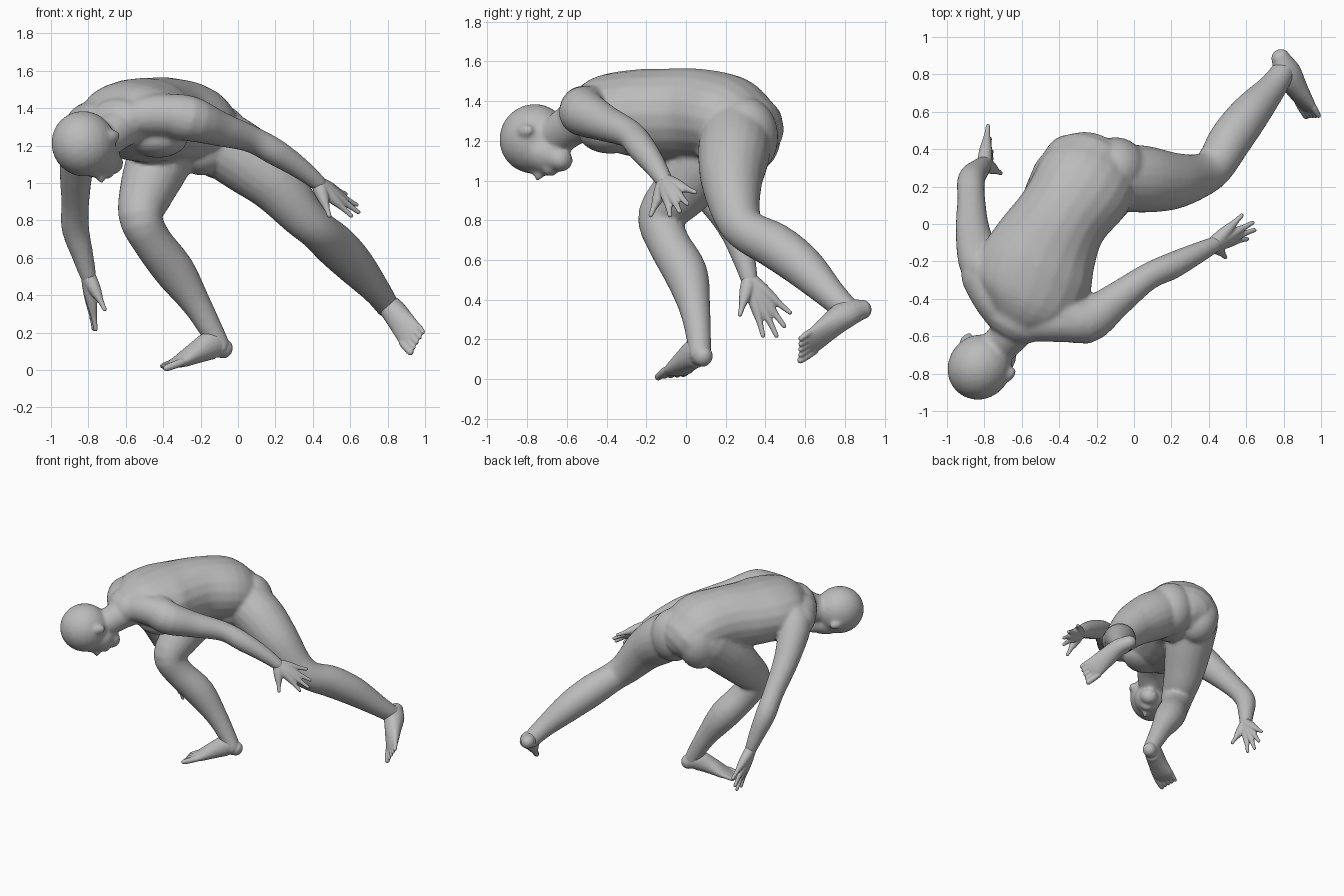
import bpy
import bmesh
import math
from mathutils import Vector, Matrix

default_cube = bpy.data.objects.get("Cube")
if default_cube:
    bpy.data.objects.remove(default_cube, do_unlink=True)

# One plain clay colour for the whole figure
clay = bpy.data.materials.new("clay_grey")
clay.use_nodes = True
clay_colour = (0.5, 0.5, 0.5, 1.0)
clay.diffuse_color = clay_colour
clay.node_tree.nodes["Principled BSDF"].inputs["Base Color"].default_value = clay_colour

SIDES = 20
STEPS = 4
DOME = [math.radians(a) for a in (25, 50, 75)]


def smooth_path(rows):
    """Catmull-Rom through rows of (x, y, z, half_width, half_depth)."""
    rows = [Vector(r if len(r) == 5 else (*r, r[-1])) for r in rows]
    padded = [rows[0]] + rows + [rows[-1]]
    path = []
    for a, b, c, d in zip(padded, padded[1:], padded[2:], padded[3:]):
        for step in range(STEPS):
            t = step / STEPS
            path.append(b + ((c - a) * t + (2 * a - 5 * b + 4 * c - d) * t ** 2
                             + (3 * b - a - 3 * c + d) * t ** 3) / 2)
    path.append(rows[-1])
    return path


def loft(bm, rows, side=(0.3, -0.2, 0.9)):
    """Closed elliptical tube with domed ends."""
    path = smooth_path(rows)
    centres = [Vector(p[:3]) for p in path]
    last = len(path) - 1
    rings = []

    def add_ring(i, scale, push):
        tangent = (centres[min(i + 1, last)] - centres[max(i - 1, 0)]).normalized()
        across = Vector(side)
        across = (across - tangent * across.dot(tangent)).normalized()
        depth = tangent.cross(across)
        wide, deep = path[i][3], path[i][4]
        centre = centres[i] + tangent * push * min(wide, deep)
        ring = []
        for k in range(SIDES):
            angle = math.tau * k / SIDES
            ring.append(bm.verts.new(centre + across * wide * scale * math.cos(angle)
                                     + depth * deep * scale * math.sin(angle)))
        rings.append(ring)

    for angle in reversed(DOME):
        add_ring(0, math.cos(angle), -math.sin(angle))
    for i in range(last + 1):
        add_ring(i, 1, 0)
    for angle in DOME:
        add_ring(last, math.cos(angle), math.sin(angle))

    for lower, upper in zip(rings, rings[1:]):
        for k in range(SIDES):
            n = (k + 1) % SIDES
            bm.faces.new((lower[k], lower[n], upper[n], upper[k]))
    bm.faces.new(rings[0][::-1])
    bm.faces.new(rings[-1])


def ellipsoid(bm, centre, radii, basis=Matrix.Identity(3)):
    matrix = Matrix.Translation(centre) @ basis.to_4x4() @ Matrix.Diagonal((*radii, 1))
    bmesh.ops.create_uvsphere(bm, u_segments=24, v_segments=14, radius=1, matrix=matrix)


def finish(bm, name, voxel, rounds):
    """Fuse the overlapping volumes into one soft skin."""
    bmesh.ops.recalc_face_normals(bm, faces=bm.faces)
    mesh = bpy.data.meshes.new(name)
    bm.to_mesh(mesh)
    bm.free()
    mesh.materials.append(clay)
    obj = bpy.data.objects.new(name, mesh)
    bpy.context.scene.collection.objects.link(obj)
    fuse = obj.modifiers.new("fuse", 'REMESH')
    fuse.mode = 'VOXEL'
    fuse.voxel_size = voxel
    fuse.use_smooth_shade = True
    soften = obj.modifiers.new("soften", 'SMOOTH')
    soften.factor = 0.5
    soften.iterations = rounds


# Torso, from the base of the neck to the seat
body = bmesh.new()
loft(body, [(-0.63, -0.51, 1.34, 0.17, 0.12), (-0.58, -0.41, 1.35, 0.28, 0.185),
            (-0.53, -0.26, 1.34, 0.315, 0.22), (-0.47, -0.12, 1.335, 0.285, 0.228),
            (-0.38, 0.04, 1.335, 0.25, 0.23), (-0.27, 0.20, 1.315, 0.27, 0.22),
            (-0.22, 0.29, 1.265, 0.25, 0.19)], side=(0.85, -0.5, 0))
# Seat, pelvis floor and chest muscles
ellipsoid(body, (-0.34, 0.31, 1.23), (0.155, 0.17, 0.20))
ellipsoid(body, (-0.10, 0.295, 1.22), (0.17, 0.17, 0.20))
ellipsoid(body, (-0.19, 0.20, 1.16), (0.14, 0.15, 0.12))
for x, y in ((-0.66, -0.24), (-0.43, -0.38)):
    ellipsoid(body, (x, y, 1.235), (0.16, 0.16, 0.10))

# Neck, with a muscle running to each shoulder
loft(body, [(-0.56, -0.44, 1.34, 0.13), (-0.64, -0.56, 1.29, 0.11),
            (-0.72, -0.65, 1.23, 0.10), (-0.79, -0.72, 1.21, 0.09)])
loft(body, [(-0.67, -0.55, 1.31, 0.08), (-0.75, -0.41, 1.33, 0.105),
            (-0.81, -0.28, 1.31, 0.115)])
loft(body, [(-0.66, -0.55, 1.31, 0.08), (-0.49, -0.52, 1.36, 0.11),
            (-0.32, -0.52, 1.36, 0.115)])

# Arms
loft(body, [(-0.40, -0.47, 1.36, 0.12), (-0.26, -0.52, 1.345, 0.122),
            (-0.10, -0.41, 1.29, 0.094), (0.07, -0.285, 1.235, 0.073),
            (0.20, -0.225, 1.165, 0.072), (0.33, -0.16, 1.08, 0.058),
            (0.43, -0.11, 1.00, 0.044)])
loft(body, [(-0.72, -0.27, 1.34, 0.12), (-0.81, -0.22, 1.29, 0.122),
            (-0.86, -0.05, 1.10, 0.094), (-0.87, 0.13, 0.90, 0.075),
            (-0.87, 0.235, 0.76, 0.074), (-0.83, 0.29, 0.61, 0.058),
            (-0.80, 0.32, 0.50, 0.044)], side=(1, 0, 0))

# Legs
loft(body, [(-0.10, 0.25, 1.22, 0.18), (0.05, 0.24, 1.12, 0.18),
            (0.20, 0.23, 0.995, 0.155), (0.34, 0.255, 0.83, 0.12),
            (0.43, 0.31, 0.745, 0.107), (0.515, 0.45, 0.67, 0.116),
            (0.62, 0.59, 0.565, 0.107), (0.74, 0.73, 0.425, 0.077),
            (0.80, 0.82, 0.34, 0.064)])
loft(body, [(-0.37, 0.25, 1.23, 0.175), (-0.43, 0.11, 1.10, 0.172),
            (-0.49, -0.02, 0.95, 0.146), (-0.52, -0.125, 0.82, 0.118),
            (-0.46, -0.09, 0.69, 0.107), (-0.34, 0.00, 0.53, 0.11),
            (-0.22, 0.045, 0.35, 0.078), (-0.135, 0.065, 0.20, 0.062),
            (-0.10, 0.07, 0.13, 0.058)], side=(1, -0.5, 0.5))

# Head frame: columns are the head's left, crown and face directions
face_dir = Vector((0.25, -0.2, -1)).normalized()
crown = Vector((-0.62, -0.77, 0))
crown = (crown - face_dir * crown.dot(face_dir)).normalized()
left = crown.cross(face_dir)
head = Matrix((left, crown, face_dir)).transposed()
head_centre = Vector((-0.825, -0.765, 1.21))


def on_head(x, y, z):
    return head_centre + head @ Vector((x, y, z))


# Cranium, jaw, nose, lips and ears
ellipsoid(body, head_centre, (0.168, 0.18, 0.176), head)
jaw = ((-0.04, 0.06, 0.12, 0.115), (-0.10, 0.08, 0.118, 0.108),
       (-0.155, 0.095, 0.10, 0.092), (-0.195, 0.11, 0.068, 0.062))
loft(body, [(*on_head(0, y, z), w, d) for y, z, w, d in jaw], side=left)
ellipsoid(body, on_head(0, -0.075, 0.182), (0.022, 0.03, 0.04), head)
ellipsoid(body, on_head(0, -0.045, 0.17), (0.018, 0.05, 0.022), head)
ellipsoid(body, on_head(0, -0.14, 0.172), (0.042, 0.03, 0.024), head)
for s in (-1, 1):
    ellipsoid(body, on_head(s * 0.16, -0.065, 0.005), (0.022, 0.048, 0.032), head)
finish(body, "body", 0.013, 6)


# Hands: each finger runs from the wrist, so the roots merge into a palm
def hand(name, wrist, thumb, fingers):
    bm = bmesh.new()
    wrist = Vector(wrist)
    for tip in [thumb] + fingers:
        tip = Vector(tip)
        loft(bm, [(*wrist.lerp(tip, t), r) for t, r in
                  ((0, 0.04), (0.3, 0.036), (0.53, 0.027), (0.75, 0.016), (0.97, 0.012))])
    finish(bm, name, 0.006, 2)


hand("left_hand", (0.43, -0.105, 0.995), (0.49, -0.18, 0.82),
     [(0.58, 0.05, 0.94), (0.64, 0.01, 0.88), (0.65, -0.03, 0.84), (0.61, -0.08, 0.82)])
hand("right_hand", (-0.80, 0.32, 0.50), (-0.71, 0.27, 0.32),
     [(-0.76, 0.39, 0.21), (-0.77, 0.46, 0.21), (-0.78, 0.50, 0.26), (-0.78, 0.53, 0.33)])


# Feet: sole loft plus five toes, big toe on the given side
def foot(name, rows, side, big):
    bm = bmesh.new()
    loft(bm, rows, side)
    ball, end = Vector(rows[-2][:3]), Vector(rows[-1][:3])
    forward = (end - ball).normalized()
    across = Vector(side).normalized()
    for i in range(5):
        offset = across * big * (2 - i) * 0.031
        length = 0.075 - 0.009 * i
        root = end + offset - forward * 0.02
        tip = end + offset + forward * length
        size = 0.021 if i == 0 else 0.016
        loft(bm, [(*root, size), (*root.lerp(tip, 0.5), size), (*tip, size * 0.85)], side)
    finish(bm, name, 0.006, 3)


foot("right_foot", [(-0.078, 0.085, 0.115, 0.05, 0.054), (-0.135, 0.055, 0.135, 0.062, 0.078),
                    (-0.22, 0.005, 0.095, 0.07, 0.06), (-0.30, -0.035, 0.052, 0.08, 0.038),
                    (-0.345, -0.055, 0.035, 0.078, 0.022)], (0.42, -0.9, 0), 1)
foot("left_foot", [(0.785, 0.885, 0.35, 0.05, 0.052), (0.82, 0.81, 0.33, 0.064, 0.076),
                   (0.865, 0.73, 0.27, 0.07, 0.058), (0.91, 0.655, 0.205, 0.076, 0.036),
                   (0.93, 0.62, 0.18, 0.076, 0.022)], (0.65, -0.2, 0.72), -1)
